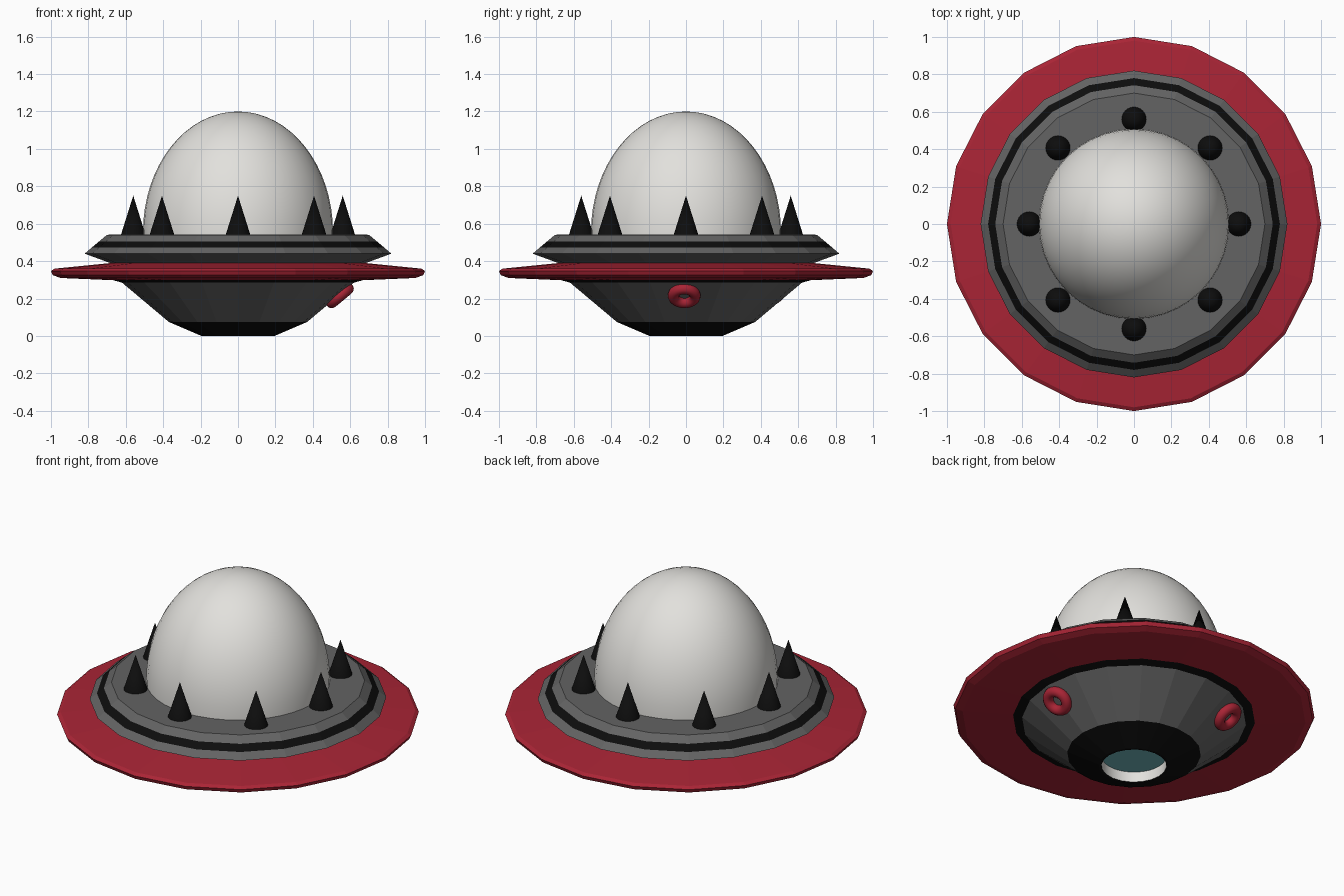
import bpy, bmesh, math
from mathutils import Vector

if "Cube" in bpy.data.objects:
    bpy.data.objects.remove(bpy.data.objects["Cube"])


def mat(name, rgb):
    m = bpy.data.materials.new(name)
    m.diffuse_color = (*rgb, 1)
    m.use_nodes = True
    m.node_tree.nodes["Principled BSDF"].inputs["Base Color"].default_value = m.diffuse_color
    return m


RED = mat("red", (0.40, 0.018, 0.036))
GREY = mat("dark grey", (0.125, 0.125, 0.125))
BLACK = mat("black", (0.004, 0.004, 0.004))
WHITE = mat("off white", (0.76, 0.75, 0.72))
TEAL = mat("teal", (0.16, 0.46, 0.50))


def lathe(name, profile, mats, bands=None, sides=20, smooth=False):
    """Spin (r, z) points about z; bands gives the material slot of each segment."""
    bm = bmesh.new()
    rings = []
    for r, z in profile:
        if r < 1e-5:
            rings.append([bm.verts.new((0, 0, z))] * sides)
        else:
            rings.append([bm.verts.new((r * math.cos(2 * math.pi * i / sides),
                                        r * math.sin(2 * math.pi * i / sides), z))
                          for i in range(sides)])
    for k in range(len(rings) - 1):
        a, b = rings[k], rings[k + 1]
        for i in range(sides):
            j = (i + 1) % sides
            loop = list(dict.fromkeys((a[i], a[j], b[j], b[i])))
            f = bm.faces.new(loop)
            f.material_index = bands[k] if bands else 0
            f.smooth = smooth
    me = bpy.data.meshes.new(name)
    bm.to_mesh(me)
    bm.free()
    for m in mats:
        me.materials.append(m)
    ob = bpy.data.objects.new(name, me)
    bpy.context.collection.objects.link(ob)
    return ob


# Lower hull: black nozzle, grey bowl, black collar under the rim
lathe("lower_hull",
      [(0.18, 0.0), (0.195, 0.0), (0.37, 0.075), (0.62, 0.285), (0.685, 0.303)],
      [BLACK, GREY], [0, 0, 1, 0])

# Recessed light port in the nozzle
lathe("port_wall", [(0.18, 0.065), (0.18, 0.0)], [WHITE], sides=32, smooth=True)
lathe("port_glass", [(0, 0.063), (0.18, 0.063)], [TEAL], sides=32)

# Wide red rim
lathe("rim_disc",
      [(0.67, 0.298), (0.95, 0.31), (0.99, 0.325), (1.0, 0.347), (0.98, 0.36), (0.66, 0.392)],
      [RED])

# Upper deck with a black stripe
lathe("upper_deck",
      [(0.67, 0.385), (0.82, 0.44), (0.78, 0.474), (0.742, 0.506), (0.70, 0.541), (0.0, 0.543)],
      [GREY, BLACK], [0, 0, 1, 0, 0])

# Smooth egg-shaped dome
dome = [(0.508 * math.cos(t), 0.555 + 0.645 * math.sin(t))
        for t in (math.pi / 2 * k / 16 for k in range(16))] + [(0, 1.2)]
lathe("dome", [(0.508, 0.53)] + dome, [WHITE], sides=40, smooth=True)

# Eight spikes around the dome
for k in range(8):
    a = k * math.pi / 4
    r = 0.56 if k % 2 == 0 else 0.575
    ob = lathe(f"spike_{k + 1}", [(0, 0), (0.066, 0), (0, 0.21)], [BLACK], sides=24)
    ob.location = (r * math.cos(a), r * math.sin(a), 0.54)
    for p in ob.data.polygons:
        p.use_smooth = p.normal.z > -0.5

# Two red rings lying against the hull
for k, deg in enumerate((-1, 122)):
    a = math.radians(deg)
    ring = [(0.058 + 0.03 * math.cos(2 * math.pi * i / 12),
             0.03 * math.sin(2 * math.pi * i / 12)) for i in range(13)]
    ob = lathe(f"hull_ring_{k + 1}", ring, [RED], sides=32, smooth=True)
    bm = bmesh.new()
    bm.from_mesh(ob.data)
    bmesh.ops.remove_doubles(bm, verts=bm.verts, dist=1e-5)
    bmesh.ops.recalc_face_normals(bm, faces=bm.faces)
    bm.to_mesh(ob.data)
    bm.free()
    n = Vector((0.64 * math.cos(a), 0.64 * math.sin(a), -0.77))
    ob.rotation_euler = n.to_track_quat('Z', 'Y').to_euler()
    ob.location = (0.545 * math.cos(a), 0.545 * math.sin(a), 0.215)
